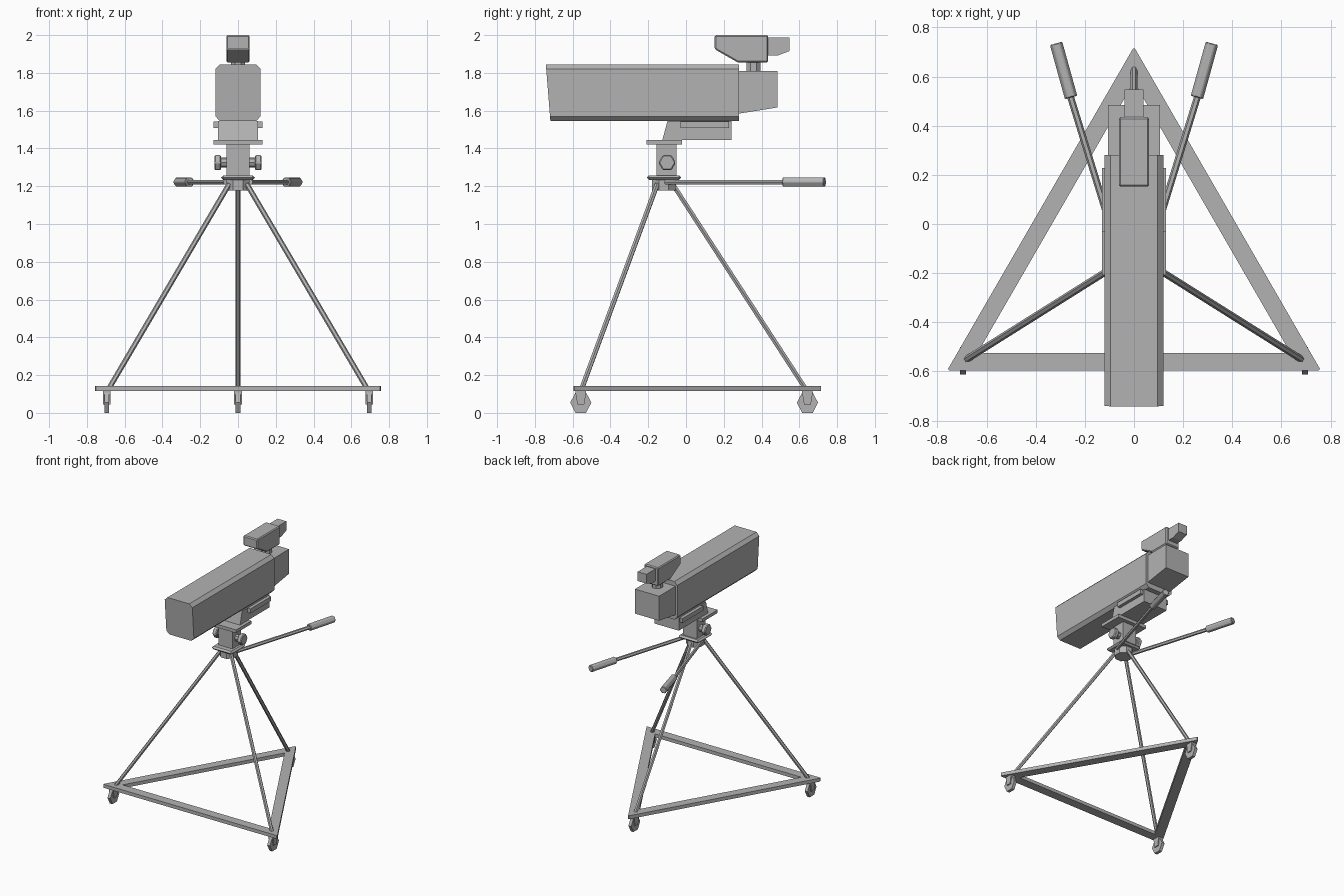
import bpy, bmesh, math
from mathutils import Vector

if "Cube" in bpy.data.objects:
    bpy.data.objects.remove(bpy.data.objects["Cube"])

grey = bpy.data.materials.new("grey metal")
grey.diffuse_color = (0.45, 0.45, 0.45, 1)
grey.use_nodes = True
grey.node_tree.nodes["Principled BSDF"].inputs["Base Color"].default_value = grey.diffuse_color


def finish(name, bm, bevel=0):
    bmesh.ops.recalc_face_normals(bm, faces=bm.faces[:])
    me = bpy.data.meshes.new(name)
    bm.to_mesh(me)
    bm.free()
    me.materials.append(grey)
    ob = bpy.data.objects.new(name, me)
    bpy.context.collection.objects.link(ob)
    if bevel:
        mod = ob.modifiers.new("bevel", 'BEVEL')
        mod.width = bevel
        mod.segments = 1
    return ob


def loft(name, rings, bevel=0):
    """Skin equal-length rings of points and cap both ends."""
    bm = bmesh.new()
    vs = [[bm.verts.new(p) for p in r] for r in rings]
    n = len(vs[0])
    for a, b in zip(vs, vs[1:]):
        for i in range(n):
            j = (i + 1) % n
            bm.faces.new((a[i], a[j], b[j], b[i]))
    bm.faces.new(vs[0])
    bm.faces.new(vs[-1])
    return finish(name, bm, bevel)


def box(name, x0, x1, y0, y1, z0, z1, bevel=0):
    return loft(name, [[(x0, y0, z), (x1, y0, z), (x1, y1, z), (x0, y1, z)]
                       for z in (z0, z1)], bevel)


def side_profile(name, pts, half, bevel=0):
    """Extrude a (y, z) outline across x."""
    return loft(name, [[(x, y, z) for y, z in pts] for x in (-half, half)], bevel)


def rod(name, a, b, r, sides=6, turn=0, bevel=0):
    a, b = Vector(a), Vector(b)
    d = (b - a).normalized()
    u = d.cross(Vector((0, 0, 1)))
    u = u.normalized() if u.length > 1e-4 else Vector((1, 0, 0))
    v = d.cross(u)
    ang = [turn + math.tau * i / sides for i in range(sides)]
    return loft(name, [[c + (u * math.cos(t) + v * math.sin(t)) * r for t in ang]
                       for c in (a, b)], bevel)


# Camera housing: chamfered section with a raked front
def section(y_top, y_bottom):
    pts = [(-.095, 1.545), (.095, 1.545), (.12, 1.57), (.12, 1.82),
           (.095, 1.845), (-.095, 1.845), (-.12, 1.82), (-.12, 1.57)]
    return [(x, y_bottom + (y_top - y_bottom) * (z - 1.545) / .3, z) for x, z in pts]


loft("camera_housing", [section(-.742, -.718), section(.28, .28)])
side_profile("rear_body", [(.27, 1.583), (.485, 1.617), (.485, 1.81), (.27, 1.81)], .105)

# Viewfinder
rod("viewfinder_post", (0, .357, 1.80), (0, .357, 1.86), .04, 8, math.pi / 8)
side_profile("viewfinder", [(.152, 1.925), (.275, 1.855), (.435, 1.855),
                            (.435, 2.0), (.152, 2.0)], .062, .007)
side_profile("eyepiece", [(.43, 1.892), (.485, 1.892), (.547, 1.915),
                          (.547, 1.988), (.43, 1.988)], .038)

# Mounting wedge, rails and pan head
side_profile("mount_wedge", [(-.125, 1.445), (.24, 1.445), (.24, 1.546), (-.098, 1.546)], .105)
for s in (-1, 1):
    box("mount_rail", *sorted((s * .10, s * .13)), -.03, .227, 1.508, 1.543)
box("tilt_plate", -.13, .13, -.208, -.02, 1.42, 1.445)
box("head_neck", -.06, .06, -.157, -.05, 1.25, 1.425)
box("pan_plate", -.09, .09, -.208, -.025, 1.233, 1.258, .015)
rod("hub", (0, -.117, 1.178), (0, -.117, 1.24), .067, 8, math.pi / 8)

# Side knobs and pan handles
for s in (-1, 1):
    rod("knob_shaft", (s * .055, -.1, 1.325), (s * .1, -.1, 1.325), .027, 8)
    rod("knob", (s * .09, -.1, 1.325), (s * .125, -.1, 1.325), .046, 6, 0, .006)
    rod("pan_handle", (s * .065, -.11, 1.222), (s * .262, .53, 1.222), .014)
    rod("handle_grip", (s * .256, .515, 1.222), (s * .317, .735, 1.222), .028, 6, 0, .004)

# Triangular dolly frame with slightly blunted corners
CY = -.157
bm = bmesh.new()


def corner(r, k, z, off):
    t = math.radians(90 + 120 * k)
    return bm.verts.new((r * math.cos(t) - off * math.sin(t),
                         CY + r * math.sin(t) + off * math.cos(t), z))


rows = []
for z in (.115, .142):
    outer = [corner(.871, k, z, o) for k in range(3) for o in (-.004, .004)]
    inner = [corner(.735, k, z, 0) for k in range(3)]
    rows.append((outer, inner))
    for k in range(3):
        j = (k + 1) % 3
        bm.faces.new((outer[2 * k + 1], outer[2 * j], inner[j], inner[k]))
        bm.faces.new((outer[2 * k], outer[2 * k + 1], inner[k]))
for lo, hi in zip(*rows):
    for i in range(len(lo)):
        j = (i + 1) % len(lo)
        bm.faces.new((lo[i], lo[j], hi[j], hi[i]))
finish("dolly_frame", bm)

# Legs and casters at the three corners
for k in range(3):
    t = math.radians(90 + 120 * k)
    c, s = math.cos(t), math.sin(t)
    rod("leg", (.055 * c, -.125 + .055 * s, 1.21), (.785 * c, CY + .785 * s, .135), .014)
    x, y = .803 * c, CY + .8 * s
    loft("caster_wheel", [[(x + dx, y + .056 * math.cos(i * math.pi / 3),
                            .054 + .062 * math.sin(i * math.pi / 3)) for i in range(6)]
                          for dx in (-.012, .012)])
    for e in (-1, 1):
        loft("caster_fork", [[(x + dx, y + a, z) for a, z in
                              ((-.018, .045), (.018, .045), (.028, .105), (-.028, .105))]
                             for dx in (e * .011, e * .02)])
    box("caster_top", x - .02, x + .02, y - .028, y + .028, .1, .118)
